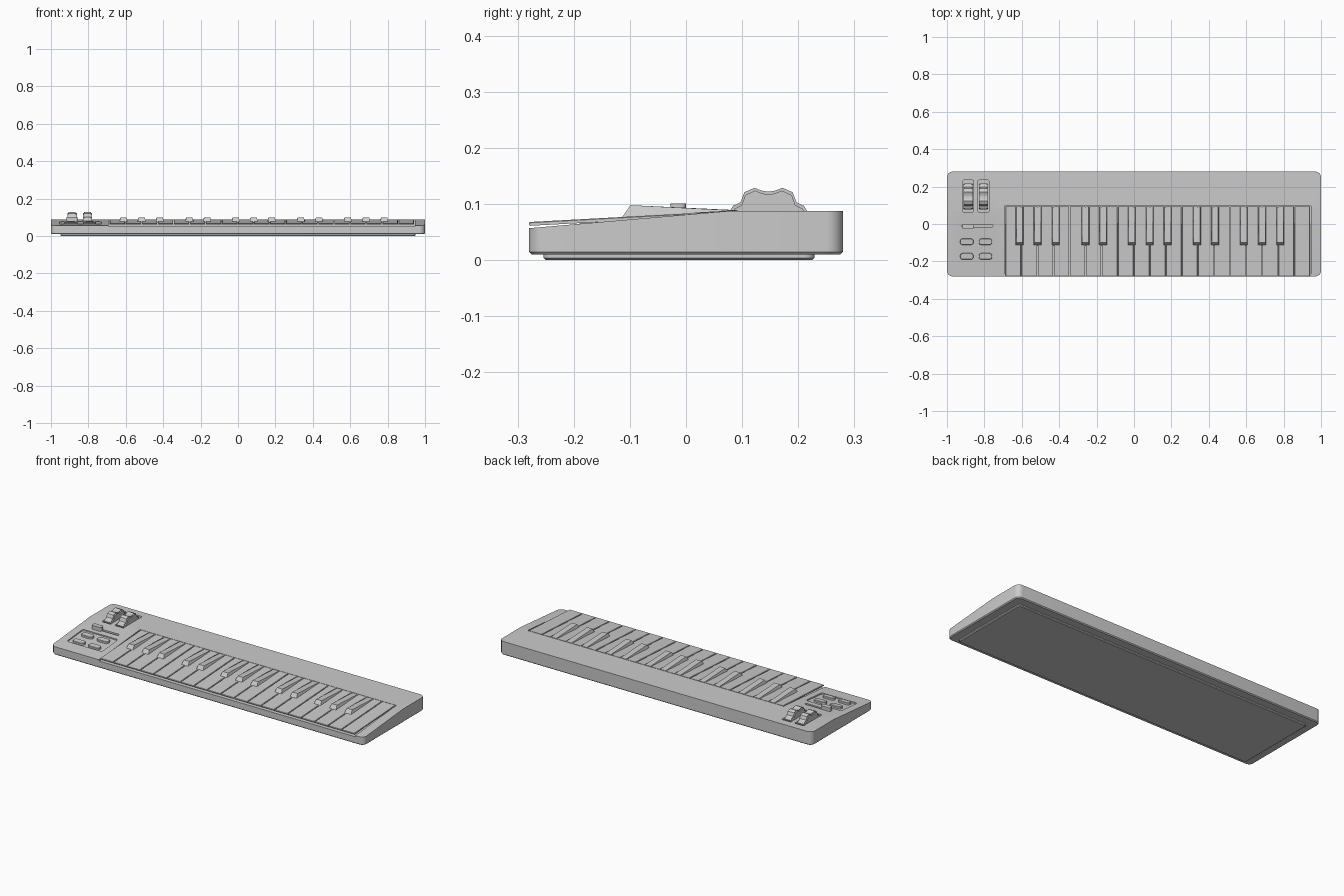
import bpy, math

if "Cube" in bpy.data.objects:
    bpy.data.objects.remove(bpy.data.objects["Cube"])

def slope(y, lift=0.0):
    return 0.057 + (min(y, 0.08) + 0.28) * 0.0861 + lift

def loft(name, rings, split=None):
    """Skin closed rings of 3D points; split = two indices dividing the top cap."""
    n = len(rings[0])
    verts = [p for r in rings for p in r]
    faces = [tuple(reversed(range(n)))]
    for k in range(len(rings) - 1):
        a, b = k * n, (k + 1) * n
        faces += [(a + i, a + (i + 1) % n, b + (i + 1) % n, b + i) for i in range(n)]
    t = (len(rings) - 1) * n
    if split:
        i, j = split
        faces.append(tuple(t + k for k in range(i, j + 1)))
        faces.append(tuple(t + k % n for k in range(j, n + i + 1)))
    else:
        faces.append(tuple(t + k for k in range(n)))
    me = bpy.data.meshes.new(name)
    me.from_pydata(verts, [], faces)
    ob = bpy.data.objects.new(name, me)
    bpy.context.collection.objects.link(ob)
    return ob

def rrect(x0, x1, y0, y1, r, seg=6, extra=None):
    """Counter-clockwise rounded rectangle, optional side points at y = extra."""
    pts = []
    for cx, cy, a0 in ((x1 - r, y0 + r, -90), (x1 - r, y1 - r, 0),
                       (x0 + r, y1 - r, 90), (x0 + r, y0 + r, 180)):
        if extra is not None and a0 in (0, 180):
            pts.append((x1 if a0 == 0 else x0, extra))
        for s in range(seg + 1):
            a = math.radians(a0 + 90 * s / seg)
            pts.append((cx + r * math.cos(a), cy + r * math.sin(a)))
    return pts

def ring(pts, z):
    return [(x, y, z(y) if callable(z) else z) for x, y in pts]

def block(name, pts, z0, z1):
    return loft(name, [ring(pts, z0), ring(pts, z1)])

def rect(x0, x1, y0, y1):
    return [(x0, y0), (x1, y0), (x1, y1), (x0, y1)]

def extrude_x(name, prof, x0, x1):
    return loft(name, [[(x0, y, z) for y, z in prof], [(x1, y, z) for y, z in prof]])

def cut(ob, cutter):
    m = ob.modifiers.new("cut", 'BOOLEAN')
    m.object, m.operation, m.solver = cutter, 'DIFFERENCE', 'EXACT'
    bpy.context.view_layer.objects.active = ob
    bpy.ops.object.modifier_apply(modifier=m.name)
    bpy.data.objects.remove(cutter)

def smooth(ob):
    bpy.ops.object.select_all(action='DESELECT')
    ob.select_set(True)
    bpy.context.view_layer.objects.active = ob
    bpy.ops.object.shade_smooth_by_angle(angle=math.radians(30))

# Wedge-shaped case with rounded corners
outer = rrect(-1, 1, -0.28, 0.28, 0.03, extra=0.08)
inner = rrect(-0.995, 0.995, -0.275, 0.275, 0.025, extra=0.08)
s1 = 7
s2 = outer.index((-1, 0.08))
body = loft("case", [ring(inner, 0.01), ring(outer, 0.015), ring(outer, slope)], (s1, s2))

# Base plate
p0 = rrect(-0.945, 0.945, -0.25, 0.225, 0.015)
p1 = rrect(-0.95, 0.95, -0.254, 0.229, 0.018)
loft("base_plate", [ring(p0, 0), ring(p1, 0.004), ring(p1, 0.012)])

# Recesses: key bed, button panel, slider slot, wheel slots
wheels = ((-0.912, -0.862), (-0.83, -0.78))
cut(body, block("cutter", rect(-0.692, 0.946, -0.32, 0.096), 0.05, 0.2))
cut(body, block("cutter", rrect(-0.955, -0.73, -0.2, -0.052, 0.012),
                lambda y: slope(y, -0.007), 0.2))
cut(body, block("cutter", rrect(-0.92, -0.755, -0.017, -0.003, 0.006),
                lambda y: slope(y, -0.01), 0.2))
for x0, x1 in wheels:
    cut(body, block("cutter", rrect(x0 - 0.004, x1 + 0.004, 0.064, 0.234, 0.006), 0.055, 0.2))
smooth(body)

# White keys: thin sloping slabs
def key_top(y):
    return 0.068 + (y + 0.28) * 0.0541

step = 1.63 / 19
for i in range(19):
    x = -0.688 + i * step
    k = loft("white_key", [
        ring(rect(x + 0.002, x + step - 0.002, -0.278, 0.093), lambda y: key_top(y) - 0.0068),
        ring(rect(x + 0.002, x + step - 0.002, -0.28, 0.093), lambda y: key_top(y) - 0.005),
        ring(rect(x + 0.002, x + step - 0.002, -0.28, 0.093), lambda y: key_top(y) - 0.0015),
        ring(rect(x + 0.0035, x + step - 0.0035, -0.2785, 0.093), key_top)])

# Black keys: tapered wedges in groups of three and two
for x in (-0.612, -0.515, -0.418, -0.26, -0.165, -0.012, 0.084, 0.18,
          0.336, 0.433, 0.587, 0.685, 0.782):
    loft("black_key", [
        ring(rect(x - 0.021, x + 0.021, -0.116, 0.092), lambda y: key_top(y) - 0.004),
        ring(rect(x - 0.021, x + 0.021, -0.113, 0.092), lambda y: key_top(y) + 0.001),
        ring(rect(x - 0.017, x + 0.017, -0.099, 0.092),
             lambda y: 0.098 - (y + 0.099) * 0.05)])

# Four buttons in the panel
for x0 in (-0.93, -0.83):
    for y0 in (-0.112, -0.19):
        a = rrect(x0, x0 + 0.072, y0, y0 + 0.034, 0.015)
        b = rrect(x0 + 0.002, x0 + 0.07, y0 + 0.002, y0 + 0.032, 0.013)
        smooth(loft("button", [ring(a, lambda y: slope(y, -0.009)),
                               ring(a, lambda y: slope(y, 0.003)),
                               ring(b, lambda y: slope(y, 0.005))]))

# Slider cap
smooth(block("slider_cap", rrect(-0.918, -0.858, -0.028, 0.0, 0.009),
             lambda y: slope(y, -0.002), 0.101))

# Pitch and modulation wheels: stepped rims with a finger dip, slimmer core beside
half = [(0, 0.122), (0.012, 0.124), (0.025, 0.129), (0.043, 0.121),
        (0.05, 0.103), (0.063, 0.097), (0.07, 0.086), (0.06, 0.06)]
def wheel_profile(off):
    r = [(y * (1 - off * 8), z - off) for y, z in half]
    return [(0.147 + y, z) for y, z in r[::-1]] + [(0.147 - y, z) for y, z in r[1:]]

for x0, x1 in wheels:
    extrude_x("wheel_core", wheel_profile(0.005), x0, x1)
    extrude_x("wheel_rim", wheel_profile(0), x0 + 0.006, x1 - 0.006)

# Consistent outward normals
import bmesh
for ob in bpy.data.objects:
    bm = bmesh.new()
    bm.from_mesh(ob.data)
    bmesh.ops.recalc_face_normals(bm, faces=bm.faces)
    bm.to_mesh(ob.data)
    bm.free()
